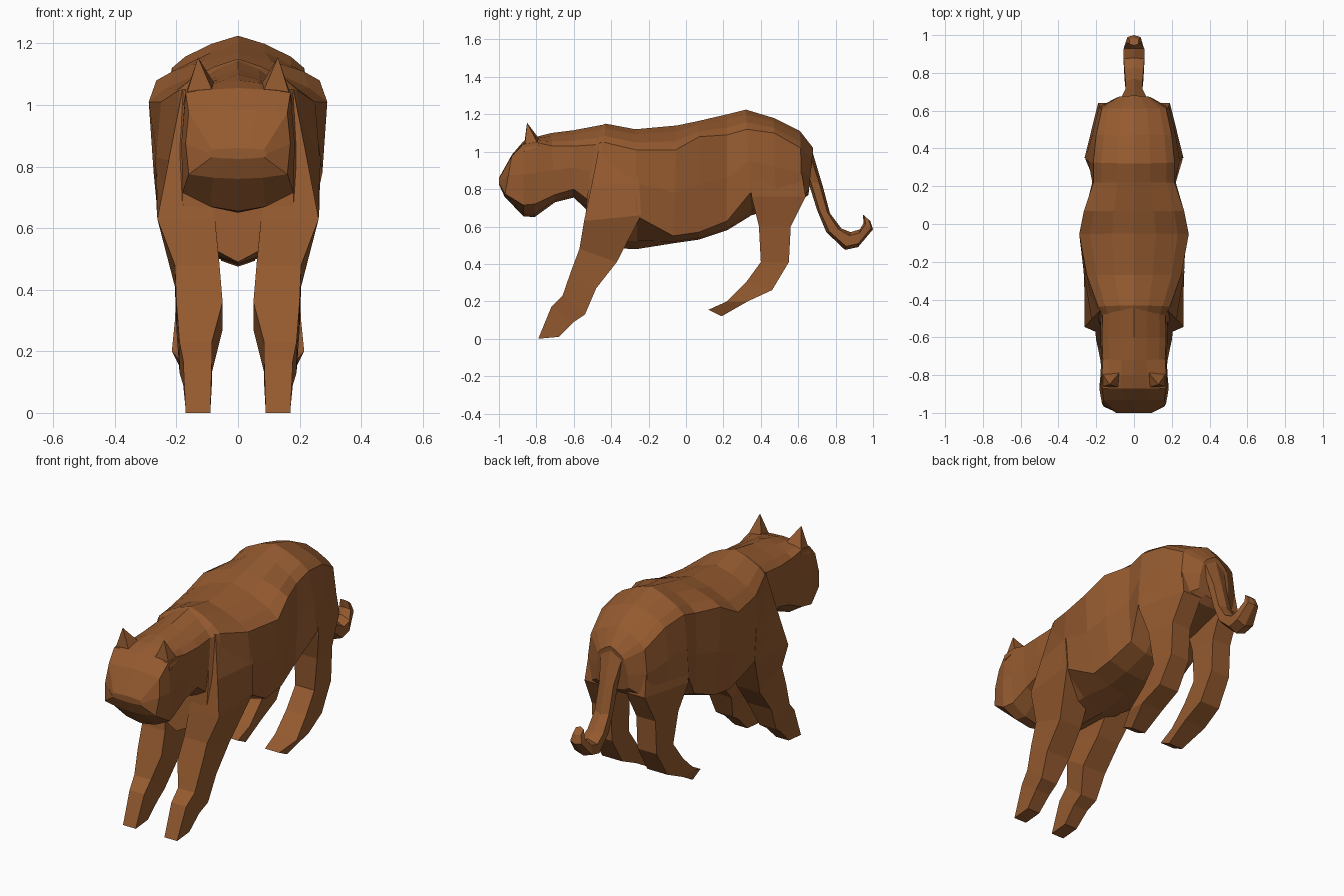
import bpy
import bmesh
from mathutils import Vector

default_cube = bpy.data.objects.get("Cube")
if default_cube:
    bpy.data.objects.remove(default_cube, do_unlink=True)

# Single coat colour
fur = bpy.data.materials.new("brown_fur")
fur.use_nodes = True
coat = (0.3, 0.103, 0.029, 1)
fur.diffuse_color = coat
fur.node_tree.nodes["Principled BSDF"].inputs["Base Color"].default_value = coat


def loft(name, rings):
    """Skin a row of closed rings with flat faces and cap both ends."""
    bm = bmesh.new()
    rows = [[bm.verts.new(point) for point in ring] for ring in rings]
    count = len(rows[0])
    for row, following in zip(rows, rows[1:]):
        for i in range(count):
            j = (i + 1) % count
            bm.faces.new((row[i], row[j], following[j], following[i]))
    bm.faces.new(rows[0])
    bm.faces.new(rows[-1])
    return finish(name, bm)


def finish(name, bm):
    """Turn the mesh into a named object in the coat colour."""
    bmesh.ops.recalc_face_normals(bm, faces=bm.faces)
    mesh = bpy.data.meshes.new(name)
    bm.to_mesh(mesh)
    bm.free()
    mesh.materials.append(fur)
    obj = bpy.data.objects.new(name, mesh)
    bpy.context.collection.objects.link(obj)
    return obj


def trunk_ring(y_top, y_bottom, top, shoulder, width, low, low_width, bottom):
    """Symmetric cross-section: spine ridge, shoulder edge, flank and belly."""
    rise = top - shoulder
    half = [
        (width * 0.4, top - rise * 0.25),
        (width * 0.8, shoulder + rise * 0.35),
        (width, shoulder),
        (width * 0.6 + low_width * 0.4 + 0.01, shoulder * 0.5 + low * 0.5),
        (low_width, low),
        (low_width * 0.5, bottom + (low - bottom) * 0.25),
    ]
    outline = [(0, top)] + half + [(0, bottom)]
    outline += [(-x, z) for x, z in reversed(half)]
    ring = []
    for x, z in outline:
        blend = (top - z) / (top - bottom)
        ring.append((x, y_top + (y_bottom - y_top) * blend, z))
    return ring


def limb_ring(front_y, front_z, back_y, back_z, inner, outer, back_outer, side):
    """Four-sided cross-section between a front edge and a back edge."""
    return [
        (inner * side, front_y, front_z),
        (outer * side, front_y, front_z),
        (back_outer * side, back_y, back_z),
        (inner * side, back_y, back_z),
    ]


def tail_ring(low_y, low_z, high_y, high_z, half):
    """Six-sided cross-section with a ridge along the top and the bottom."""
    low, high = Vector((0, low_y, low_z)), Vector((0, high_y, high_z))
    across = Vector((half, 0, 0))
    near, far = low.lerp(high, 0.2), low.lerp(high, 0.8)
    return [low, near + across, far + across, high, far - across, near - across]


# Body, from chest to rump: y top, y bottom, top, shoulder, width, low, low width, bottom
body = [
    (-.49, -.555, 1.125, 1.03, .16, .68, .18, .49),
    (-.43, -.48, 1.15, 1.05, .19, .64, .23, .485),
    (-.27, -.26, 1.12, 1.01, .25, .655, .262, .48),
    (-.05, -.07, 1.14, 1.01, .29, .55, .225, .51),
    (.07, .07, 1.165, 1.08, .265, .57, .225, .53),
    (.22, .22, 1.2, 1.09, .215, .63, .205, .58),
    (.32, .35, 1.225, 1.12, .215, .78, .258, .66),
    (.47, .48, 1.18, 1.1, .2, .74, .225, .7),
    (.61, .62, 1.11, 1.02, .17, .75, .185, .74),
    (.68, .655, 1.02, .96, .08, .8, .1, .77),
]
loft("body", [trunk_ring(*section) for section in body])

# Head and neck, from muzzle to shoulders
head = [
    (-1, -1, .86, .855, .085, .83, .085, .825),
    (-.93, -.97, .985, .975, .16, .775, .16, .76),
    (-.87, -.87, 1.055, 1.04, .17, .715, .18, .655),
    (-.8, -.81, 1.08, 1.05, .17, .72, .165, .65),
    (-.72, -.7, 1.1, 1.03, .165, .77, .16, .73),
    (-.6, -.6, 1.115, 1.03, .17, .8, .165, .755),
    (-.44, -.5, 1.145, 1.04, .165, .72, .165, .66),
]
loft("head_and_neck", [trunk_ring(*section) for section in head])

# Legs: front edge y and z, back edge y and z, inner x, front outer x, back outer x
front_leg = [
    (-.46, 1.05, -.28, 1, .1, .18, .245),
    (-.505, .82, -.25, .83, .1, .225, .268),
    (-.545, .63, -.24, .66, .075, .262, .264),
    (-.57, .48, -.37, .41, .06, .205, .205),
    (-.615, .36, -.48, .27, .05, .2, .2),
    (-.66, .23, -.54, .13, .085, .19, .19),
    (-.72, .17, -.6, .09, .085, .178, .178),
    (-.79, 0, -.68, .01, .09, .17, .17),
]
hind_leg = [
    (.37, 1.05, .6, 1, .07, .21, .175),
    (.35, .76, .64, .76, .07, .262, .19),
    (.39, .6, .56, .6, .08, .225, .2),
    (.4, .41, .55, .41, .08, .2, .2),
    (.32, .3, .46, .26, .08, .205, .205),
    (.22, .2, .33, .2, .08, .215, .215),
    (.12, .155, .19, .12, .085, .175, .175),
]
# Ears: base corners (front inner, front outer, back outer, back inner) and tip
ear = [(.08, -.865, 1.04), (.178, -.865, 1), (.172, -.785, 1.03), (.08, -.79, 1.075)]
ear_tip = (.13, -.85, 1.155)

for side, label in ((1, "left"), (-1, "right")):
    loft(label + "_front_leg", [limb_ring(*s, side) for s in front_leg])
    loft(label + "_hind_leg", [limb_ring(*s, side) for s in hind_leg])
    bm = bmesh.new()
    base = [bm.verts.new((x * side, y, z)) for x, y, z in ear]
    tip = bm.verts.new((ear_tip[0] * side, ear_tip[1], ear_tip[2]))
    bm.faces.new(base)
    for a, b in zip(base, base[1:] + base[:1]):
        bm.faces.new((a, b, tip))
    finish(label + "_ear", bm)

# Tail, hanging down and curling up at the tip: lower edge, upper edge, half width
tail = [
    (.6, .95, .67, 1.02, .075),
    (.65, .85, .73, .82, .045),
    (.7, .69, .77, .67, .045),
    (.75, .57, .83, .59, .05),
    (.85, .475, .88, .57, .055),
    (.92, .49, .93, .585, .055),
    (1, .585, .95, .62, .035),
    (.985, .63, .945, .665, .025),
]
loft("tail", [tail_ring(*section) for section in tail])
